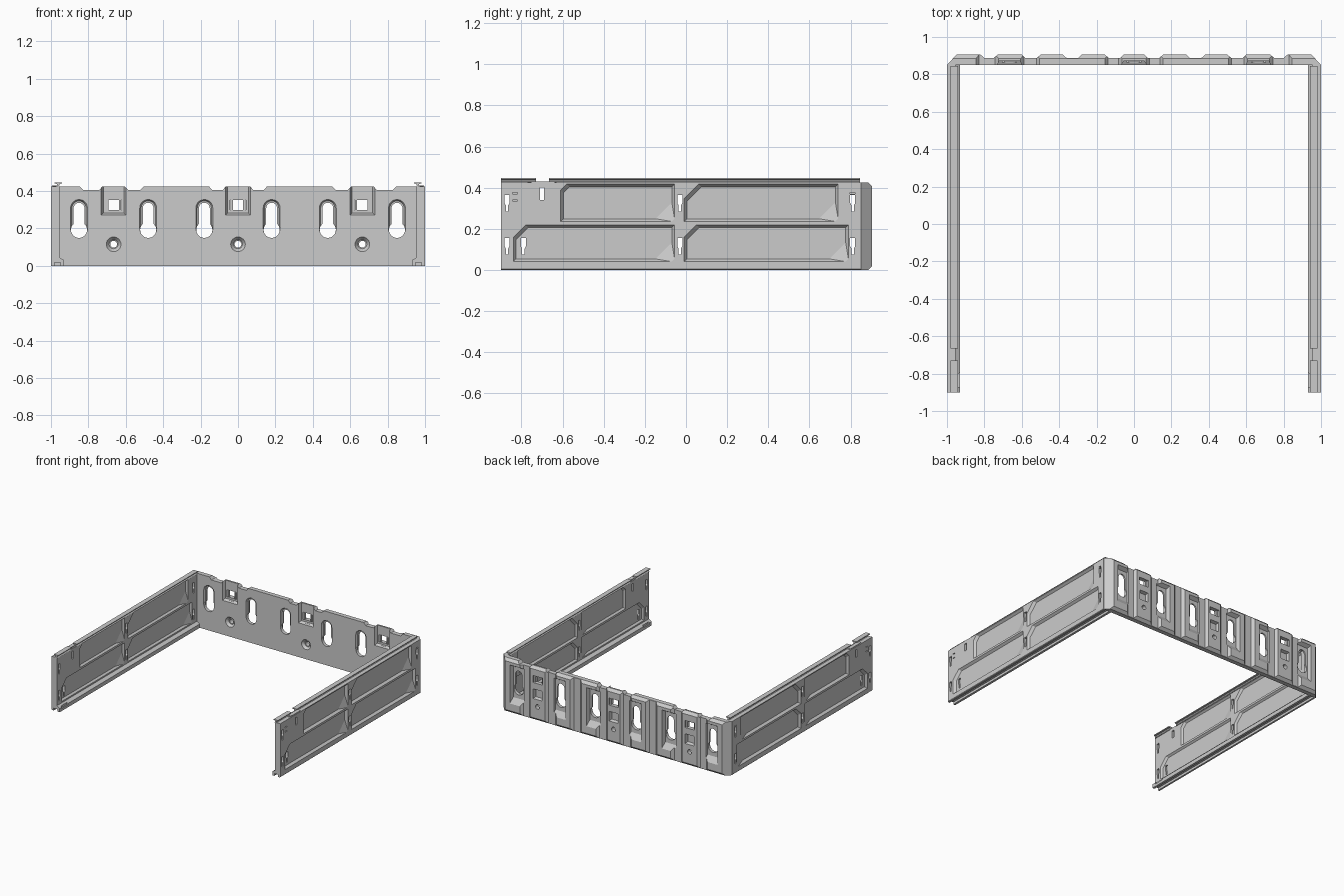
import bpy, bmesh
from math import sin, cos, pi, acos

if "Cube" in bpy.data.objects:
    bpy.data.objects.remove(bpy.data.objects["Cube"])


def loft(name, a, b):
    """Closed solid between two matching 3D outlines."""
    bm = bmesh.new()
    va = [bm.verts.new(p) for p in a]
    vb = [bm.verts.new(p) for p in b]
    n = len(a)
    bm.faces.new(va)
    bm.faces.new(vb[::-1])
    for i in range(n):
        bm.faces.new((va[i], va[(i + 1) % n], vb[(i + 1) % n], vb[i]))
    bmesh.ops.recalc_face_normals(bm, faces=bm.faces)
    me = bpy.data.meshes.new(name)
    bm.to_mesh(me)
    bm.free()
    ob = bpy.data.objects.new(name, me)
    bpy.context.collection.objects.link(ob)
    return ob


def in_x(pts, x):
    return [(x, p, q) for p, q in pts]


def in_y(pts, y):
    return [(p, y, q) for p, q in pts]


def in_z(pts, z):
    return [(p, q, z) for p, q in pts]


def rect(a, b, c, d):
    return [(a, c), (b, c), (b, d), (a, d)]


def box(name, x0, x1, y0, y1, z0, z1):
    return loft(name, in_z(rect(x0, x1, y0, y1), z0), in_z(rect(x0, x1, y0, y1), z1))


def apply(ob, mod):
    with bpy.context.temp_override(object=ob, active_object=ob, selected_objects=[ob]):
        bpy.ops.object.modifier_apply(modifier=mod.name)


def cut(ob, a, b):
    """Subtract a lofted cutter, then discard it."""
    c = loft("cutter", a, b)
    c.hide_render = True
    m = ob.modifiers.new("cut", 'BOOLEAN')
    m.operation, m.solver, m.object = 'DIFFERENCE', 'EXACT', c
    apply(ob, m)
    bpy.data.objects.remove(c)


def mirror(ob):
    m = ob.modifiers.new("mirror", 'MIRROR')
    m.use_mirror_merge = False
    apply(ob, m)


def circle(cx, cz, r, n=24):
    return [(cx + r * cos(2 * pi * i / n), cz + r * sin(2 * pi * i / n)) for i in range(n)]


def keyhole(cx, zc, r, w, top):
    a = acos(min(1, w / r))
    low = [a - (2 * a + pi) * i / 18 for i in range(19)]
    pts = [(cx + r * cos(t), zc + r * sin(t)) for t in low]
    return pts + [(cx + w * cos(pi - pi * i / 10), top - w + w * sin(pi - pi * i / 10))
                  for i in range(11)]


# Rear panel: flat front, ribbed back, corners bevelled toward the sides
HI, LO = 0.905, 0.887
half = [(0.055, HI), (0.075, LO), (0.135, LO), (0.155, HI), (0.28, HI), (0.30, LO),
        (0.36, LO), (0.38, HI), (0.50, HI), (0.52, LO), (0.58, LO), (0.60, HI),
        (0.73, HI), (0.75, LO), (0.80, LO), (0.82, HI), (0.95, HI), (1.0, 0.85)]
outline = half + [(-x, y) for x, y in half[::-1]]
rear = loft("rear_panel", in_z(outline, 0), in_z(outline, 0.425))

# Wavy top edge and chamfered lower back edge
for s in (-1, 1):
    for x0, x1 in ((0.06, 0.16), (0.5, 0.61), (0.72, 0.85)):
        notch = [(s * x0, 0.43), (s * (x0 + 0.022), 0.405),
                 (s * (x1 - 0.022), 0.405), (s * x1, 0.43)]
        cut(rear, in_y(notch, 0.8), in_y(notch, 1))
for z, e in ((0, -0.01), (0.425, 0.435)):
    k = 1 if z == 0 else -1
    wedge = [(0.885, e), (0.885, z), (0.906, z + k * 0.021), (0.93, z + k * 0.021), (0.93, e)]
    cut(rear, in_x(wedge, -1.1), in_x(wedge, 1.1))

# Keyholes with stepped rims and sloped pockets behind
for s in (-1, 1):
    for x in (0.18, 0.48, 0.85):
        c = s * x
        cut(rear, in_y(rect(c - 0.06, c + 0.06, 0.07, 0.385), 0.91),
            in_y(rect(c - 0.048, c + 0.048, 0.12, 0.365), 0.876))
        cut(rear, in_y(keyhole(c, 0.2, 0.046, 0.046, 0.355), 0.849),
            in_y(keyhole(c, 0.2, 0.044, 0.038, 0.347), 0.864))
        k = keyhole(c, 0.192, 0.043, 0.029, 0.337)
        cut(rear, in_y(k, 0.84), in_y(k, 0.95))

# Clip recesses with windows, and countersunk screw holes
for c in (-0.665, 0, 0.665):
    cut(rear, in_y(rect(c - 0.067, c + 0.067, 0.27, 0.45), 0.849),
        in_y(rect(c - 0.055, c + 0.055, 0.282, 0.45), 0.872))
    w = rect(c - 0.042, c + 0.042, 0.298, 0.353)
    cut(rear, in_y(w, 0.8), in_y(w, 1))
    cut(rear, in_y(rect(c - 0.04, c + 0.04, 0.17, 0.25), 0.91),
        in_y(rect(c - 0.032, c + 0.032, 0.18, 0.24), 0.882))
    cut(rear, in_y(circle(c, 0.115, 0.04), 0.849), in_y(circle(c, 0.115, 0.024), 0.87))
    cut(rear, in_y(circle(c, 0.115, 0.018), 0.84), in_y(circle(c, 0.115, 0.018), 0.95))
    box("clip_bar", c - 0.022, c + 0.022, 0.862, 0.874, 0.266, 0.278)
    for e in (-0.034, 0.034):
        box("clip_post", c + e - 0.006, c + e + 0.006, 0.864, 0.89, 0.298, 0.353)

# Side wall: upright web with an inward foot, grooved underneath
section = [(1, 0.004), (0.996, 0), (0.982, 0), (0.982, 0.018), (0.948, 0.018), (0.948, 0),
           (0.93, 0), (0.93, 0.03), (0.955, 0.045), (0.955, 0.425), (1, 0.425)]
wall = loft("side_wall", in_y(section, -0.9), in_y(section, 0.851))


def panel(y0, y1, z0, z1, ch, grow=0.0, corner=0.01):
    """Recess outline: clipped top front corner and lower back corner."""
    y0, y1, z0, z1 = y0 + grow, y1 - grow, z0 + grow, z1 - grow
    return [(y0, z0), (y1 - corner, z0), (y1, z0 + corner), (y1, z1), (y0 + ch, z1), (y0, z1 - ch)]


# Recessed panels on both faces of the wall
for y0, y1, z0, z1, ch in ((-0.61, -0.055, 0.235, 0.418, 0.03), (-0.01, 0.74, 0.235, 0.418, 0.07),
                           (-0.84, -0.055, 0.04, 0.22, 0.06), (-0.01, 0.79, 0.04, 0.22, 0.06)):
    cut(wall, in_x(panel(y0, y1, z0, z1, ch), 1.001),
        in_x(panel(y0, y1, z0, z1, ch, 0.014, 0.08), 0.982))
    z0 = max(z0, 0.055)
    cut(wall, in_x(panel(y0, y1, z0, z1, ch), 0.954),
        in_x(panel(y0, y1, z0, z1, ch, 0.012, 0.08), 0.969))

# Stepped hanging slots
for y, z in ((-0.87, 0.285), (-0.03, 0.285), (0.81, 0.285),
             (-0.87, 0.075), (-0.03, 0.075), (0.81, 0.075), (-0.79, 0.075)):
    p = [(y - 0.006, z), (y + 0.006, z), (y + 0.006, z + 0.03), (y + 0.012, z + 0.04),
         (y + 0.012, z + 0.08), (y - 0.012, z + 0.08), (y - 0.012, z + 0.04), (y - 0.006, z + 0.03)]
    cut(wall, in_x(p, 0.9), in_x(p, 1.1))
p = rect(-0.71, -0.69, 0.34, 0.4)
cut(wall, in_x(p, 0.9), in_x(p, 1.1))
for y in (-0.83, 0.81):
    for z in (0.335, 0.37):
        p = rect(y - 0.012, y + 0.012, z, z + 0.006)
        cut(wall, in_x(p, 0.99), in_x(p, 1.1))
# Narrowed foot near the front end
p = [(-0.88, 0.92), (-0.79, 0.92), (-0.8, 0.94), (-0.87, 0.94)]
cut(wall, [(x, y, 0.02) for y, x in p], [(x, y, 0.06) for y, x in p])
mirror(wall)

# Flared top rail in two lengths, with a latch in the gap
rail = [(0.95, 0.42), (0.972, 0.42), (0.966, 0.43), (0.968, 0.438), (0.98, 0.44),
        (0.98, 0.446), (0.942, 0.446), (0.942, 0.44), (0.954, 0.438), (0.956, 0.43)]
for name, y0, y1 in (("front_rail", -0.9, -0.73), ("long_rail", -0.665, 0.845)):
    mirror(loft(name, in_y(rail, y0), in_y(rail, y1)))
mirror(box("latch", 0.965, 0.995, -0.75, -0.64, 0.42, 0.43))
mirror(box("latch_tip", 0.972, 0.99, -0.77, -0.63, 0.415, 0.428))
